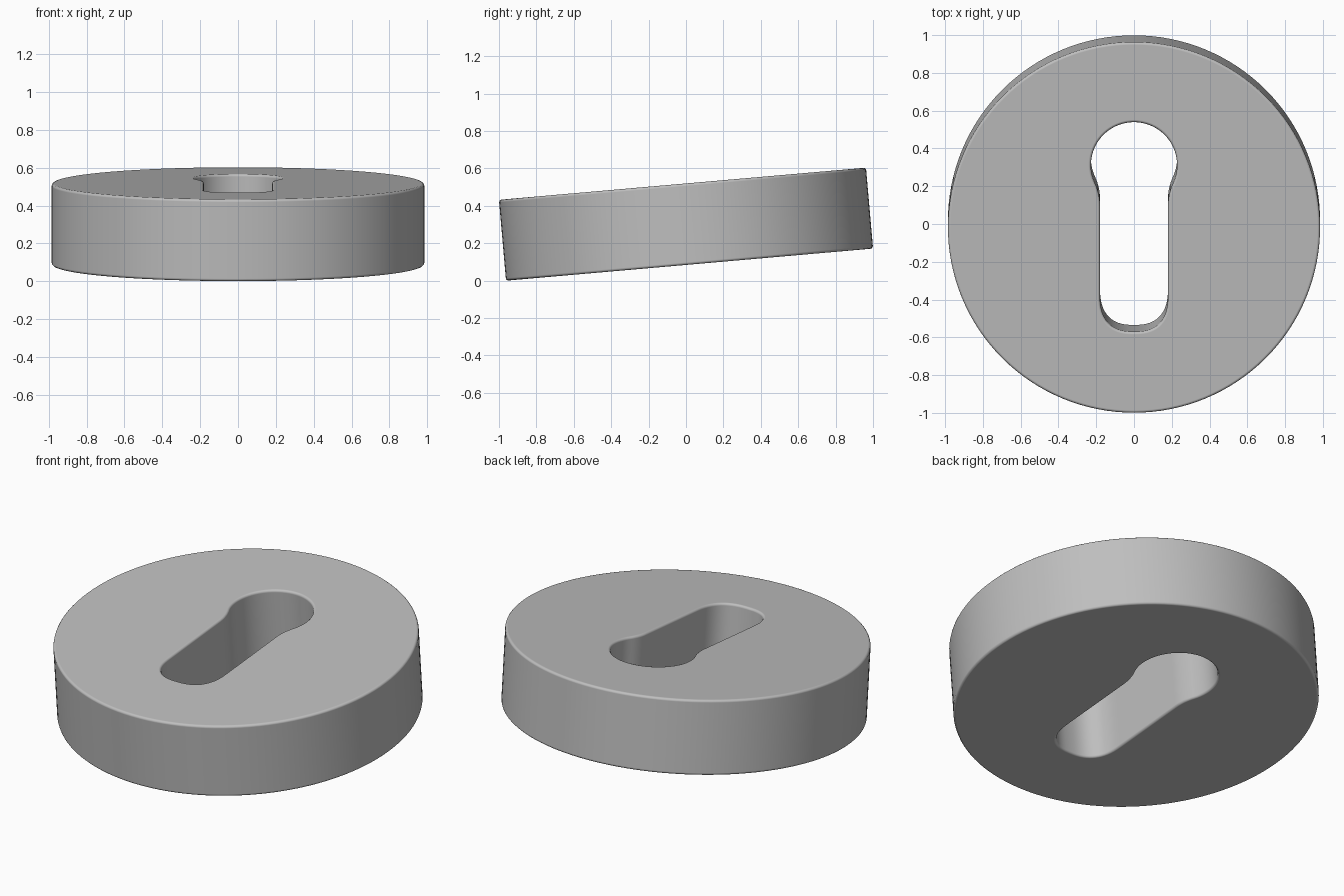
import bpy, bmesh
from math import sin, cos, pi, radians
from mathutils import Matrix

old = bpy.data.objects.get("Cube")
if old:
    bpy.data.objects.remove(old)

RADIUS, THICK = 0.985, 0.434
TILT = radians(5)
HEAD_R, HEAD_Y = 0.228, 0.331       # round head of the hole
SLOT_W, SLOT_END = 0.18, -0.554     # half width and far end of the slot
ROUND = 0.2                         # length of the rounded slot end

grey = bpy.data.materials.new("mid grey")
grey.use_nodes = True
colour = (0.52, 0.52, 0.52, 1)
grey.diffuse_color = colour
grey.node_tree.nodes["Principled BSDF"].inputs["Base Color"].default_value = colour


def prism(name, outline, height):
    """Extrude a counter-clockwise outline, centred on z = 0, then tilt it."""
    bm = bmesh.new()
    base = bm.faces.new([bm.verts.new((x, y, -height / 2)) for x, y in outline])
    top = bmesh.ops.extrude_face_region(bm, geom=[base], use_keep_orig=True)
    verts = [v for v in top["geom"] if isinstance(v, bmesh.types.BMVert)]
    bmesh.ops.translate(bm, verts=verts, vec=(0, 0, height))
    bmesh.ops.recalc_face_normals(bm, faces=bm.faces)
    for f in bm.faces:
        f.smooth = True
    mesh = bpy.data.meshes.new(name)
    bm.to_mesh(mesh)
    bm.free()
    mesh.materials.append(grey)
    obj = bpy.data.objects.new(name, mesh)
    bpy.context.collection.objects.link(obj)
    centre_z = RADIUS * sin(TILT) + THICK / 2 * cos(TILT)
    obj.matrix_world = Matrix.Translation((0, 0, centre_z)) @ Matrix.Rotation(TILT, 4, "X")
    return obj


def keyhole():
    """Round head, concave neck, straight slot and rounded end, mirrored in x."""
    half = []
    neck = radians(25)
    for i in range(25):                                  # head arc
        a = pi / 2 - (pi / 2 + neck) * i / 24
        half.append((HEAD_R * cos(a), HEAD_Y + HEAD_R * sin(a)))
    r = (HEAD_R * cos(neck) - SLOT_W) / (1 - cos(neck))
    cy = HEAD_Y - (HEAD_R + r) * sin(neck)
    for i in range(1, 9):                                # neck arc
        a = neck * (1 - i / 8)
        half.append((SLOT_W + r - r * cos(a), cy + r * sin(a)))
    for i in range(17):                                  # rounded end
        a = pi / 2 * i / 16
        half.append((SLOT_W * max(cos(a), 0) ** 0.78,
                     SLOT_END + ROUND - ROUND * sin(a) ** 0.78))
    half[0] = (0, half[0][1])
    half[-1] = (0, half[-1][1])
    mirrored = [(-x, y) for x, y in half[-2:0:-1]]
    return (half + mirrored)[::-1]


# Tilted disc
circle = [(RADIUS * cos(2 * pi * i / 128), RADIUS * sin(2 * pi * i / 128)) for i in range(128)]
disc = prism("disc", circle, THICK)

# Keyhole cut right through the disc
cutter = prism("keyhole_cutter", keyhole(), THICK * 2)
cutter.hide_render = True
cut = disc.modifiers.new("keyhole", "BOOLEAN")
cut.operation = "DIFFERENCE"
cut.solver = "EXACT"
cut.object = cutter

# Small rounded rims on the outside and around the hole
rim = disc.modifiers.new("rims", "BEVEL")
rim.width = 0.014
rim.segments = 3
rim.limit_method = "ANGLE"
rim.angle_limit = radians(60)
rim.harden_normals = True

bpy.context.view_layer.update()
bpy.ops.object.select_all(action="DESELECT")
disc.select_set(True)
bpy.context.view_layer.objects.active = disc
for name in ("keyhole", "rims"):
    bpy.ops.object.modifier_apply(modifier=name)
bpy.data.objects.remove(cutter)
